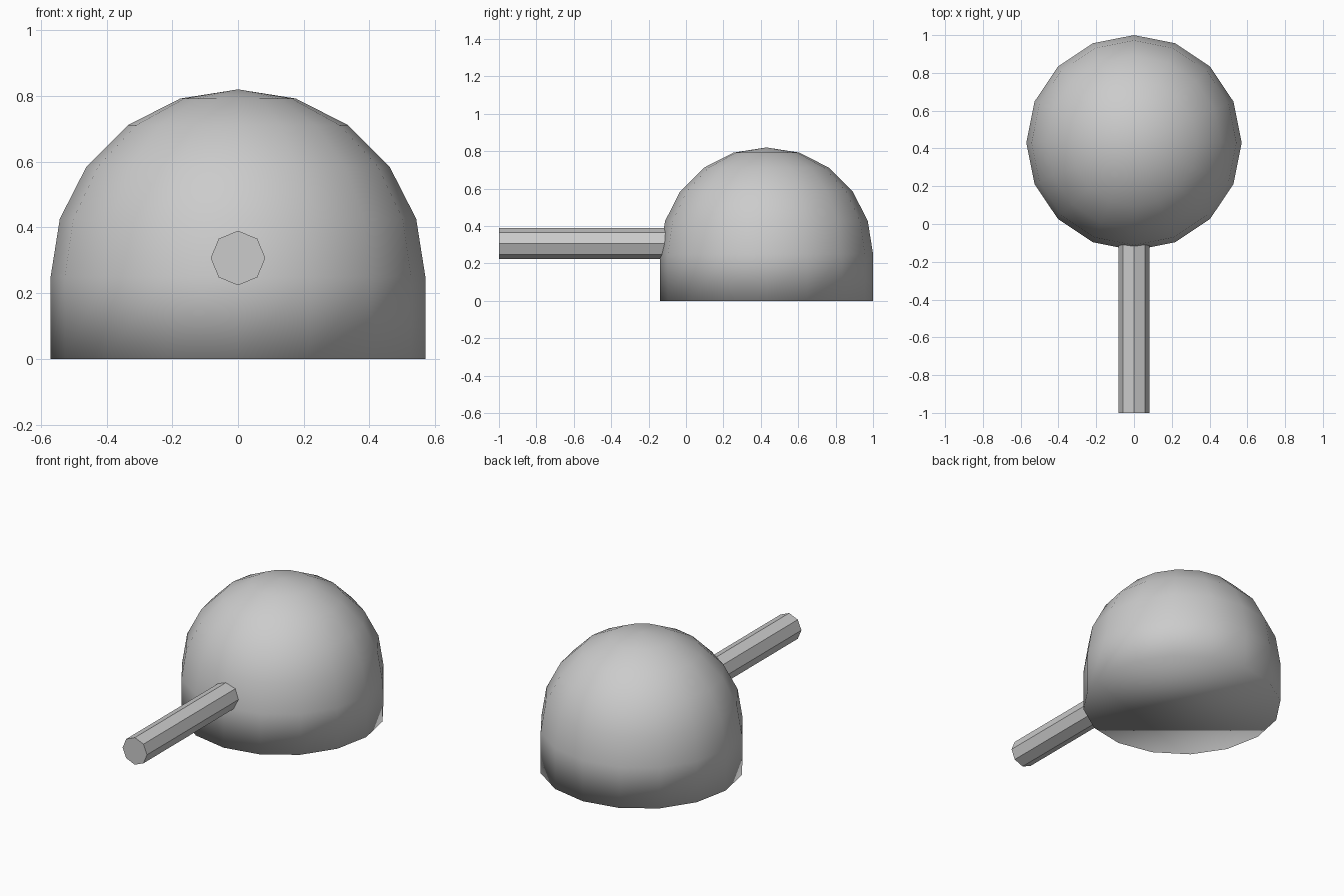
import bpy, bmesh, math
from mathutils import Matrix, Vector

if "Cube" in bpy.data.objects:
    bpy.data.objects.remove(bpy.data.objects["Cube"])

DOME_R, DOME_Y, WALL_H = 0.57, 0.43, 0.25
TUBE_R, TUBE_Z, TUBE_FRONT, TUBE_BACK = 0.083, 0.307, -1.0, 0.1


def finish(name, bm, smooth):
    bmesh.ops.recalc_face_normals(bm, faces=bm.faces)
    for f in bm.faces:
        f.smooth = smooth
    mesh = bpy.data.meshes.new(name)
    bm.to_mesh(mesh)
    bm.free()
    obj = bpy.data.objects.new(name, mesh)
    bpy.context.collection.objects.link(obj)
    return obj


# Dome: upper half of a 16-sided sphere on a short straight wall, closed below
bm = bmesh.new()
bmesh.ops.create_uvsphere(bm, u_segments=16, v_segments=10, radius=DOME_R,
                          matrix=Matrix.Translation((0, DOME_Y, WALL_H)))
bmesh.ops.delete(bm, geom=[v for v in bm.verts if v.co.z < WALL_H - 0.01],
                 context='VERTS')
rim = [e for e in bm.edges if e.is_boundary]
wall = bmesh.ops.extrude_edge_only(bm, edges=rim)["geom"]
for v in wall:
    if isinstance(v, bmesh.types.BMVert):
        v.co.z = 0
base = [e for e in bm.edges if all(v.co.z < 0.001 for v in e.verts)]
bmesh.ops.contextual_create(bm, geom=base)
finish("dome", bm, True)

# Barrel: eight-sided flat-shaded rod running forward out of the dome
bm = bmesh.new()
mid = Vector((0, (TUBE_FRONT + TUBE_BACK) / 2, TUBE_Z))
bmesh.ops.create_cone(bm, cap_ends=True, segments=8, radius1=TUBE_R, radius2=TUBE_R,
                      depth=TUBE_BACK - TUBE_FRONT,
                      matrix=Matrix.Translation(mid) @ Matrix.Rotation(math.pi / 2, 4, 'X'))
finish("barrel", bm, False)
